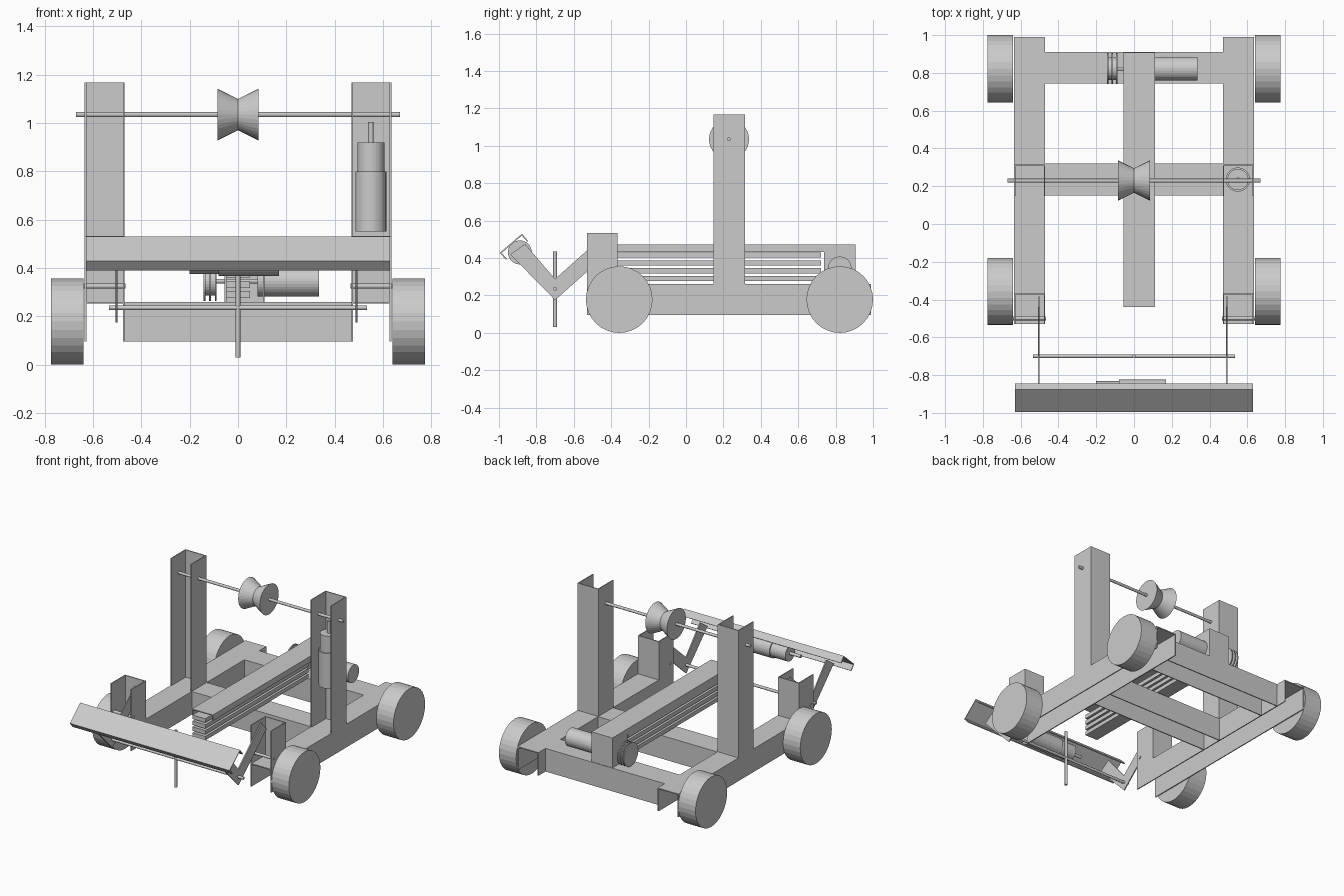
import bpy, bmesh, math
from mathutils import Vector

if "Cube" in bpy.data.objects:
    bpy.data.objects.remove(bpy.data.objects["Cube"])

X, Y, Z = Vector((1, 0, 0)), Vector((0, 1, 0)), Vector((0, 0, 1))
T = 0.007  # sheet thickness of the channels


def finish(name, bm):
    bmesh.ops.recalc_face_normals(bm, faces=bm.faces)
    me = bpy.data.meshes.new(name)
    bm.to_mesh(me)
    bm.free()
    ob = bpy.data.objects.new(name, me)
    bpy.context.collection.objects.link(ob)
    return ob


def extrude(name, pts, origin, u, v, n, length):
    """Extrude a 2D outline (u, v) along n."""
    bm = bmesh.new()
    o = Vector(origin)
    f = bm.faces.new([bm.verts.new(o + u * a + v * b) for a, b in pts])
    r = bmesh.ops.extrude_face_region(bm, geom=[f])
    vs = [e for e in r["geom"] if isinstance(e, bmesh.types.BMVert)]
    bmesh.ops.translate(bm, verts=vs, vec=n * length)
    return finish(name, bm)


def channel(name, origin, u, v, n, width, depth, length):
    """U channel: web centred on origin across u, flanges towards v."""
    h = width / 2
    pts = [(-h, 0), (h, 0), (h, depth), (h - T, depth), (h - T, T),
           (-h + T, T), (-h + T, depth), (-h, depth)]
    return extrude(name, pts, origin, u, v, n, length)


def turned(name, prof, base, axis, seg=32):
    """Turned part: (position, radius) pairs along the axis."""
    bm = bmesh.new()
    base = Vector(base)
    a = Y if axis != Y else Z
    b = axis.cross(a)
    rings = []
    for p, r in prof:
        rings.append([bm.verts.new(base + axis * p + r * (
            a * math.cos(2 * math.pi * i / seg) + b * math.sin(2 * math.pi * i / seg)))
            for i in range(seg)])
    for r0, r1 in zip(rings, rings[1:]):
        for i in range(seg):
            j = (i + 1) % seg
            bm.faces.new((r0[i], r0[j], r1[j], r1[i]))
    bm.faces.new(rings[0])
    bm.faces.new(rings[-1])
    return finish(name, bm)


def rod(name, base, axis, length, r=0.01, seg=16):
    return turned(name, [(0, r), (length, r)], base, axis, seg)


# Chassis, posts, wheels and arms on both sides
ARM = [(-.94, .42), (-.70, .175), (-.385, .455), (-.44, .52), (-.70, .288), (-.86, .475)]
for s, side in ((-1, "left"), (1, "right")):
    xc = s * 0.5525
    channel(side + "_rail", (xc, -.53, .26), X, -Z, Y, .165, .165, 1.52)
    channel(side + "_tower", (xc, .315, .26), X, -Y, Z, .165, .168, .907)
    channel(side + "_front_post", (xc, -.365, .26), X, -Y, Z, .165, .165, .273)
    for y, end in ((-.357, "front"), (.822, "rear")):
        rod(f"{side}_{end}_wheel", (.64 if s > 0 else -.775, y, .178), X, .135, .178, 32)
    rod(side + "_post_pin", (xc - .0875, -.5, .325), X, .175)
    extrude(side + "_arm", ARM, (-.508 if s < 0 else .487, 0, 0), Y, Z, X, .008)

# Cross beams
for y, end in ((.235, "middle"), (.827, "rear")):
    channel(end + "_cross_beam", (-.47, y, .26), Y, -Z, X, .168, .165, .94)

# Central spine, its rear post and the stacked slides
channel("spine", (.0275, -.44, .473), X, -Z, Y, .165, .042, 1.347)
channel("rear_post", (.0275, .907, .26), X, -Y, Z, .165, .168, .206)
for i in range(4):
    extrude(f"slide_{i + 1}", [(-.05, 0), (.05, 0), (.05, .028), (-.05, .028)],
            (0, -.44, .402 - i * .042), X, Z, Y, 1.162)

# Winch motor, shaft and spool
rod("winch_motor", (.08, .822, .345), X, .255, .063, 32)
rod("winch_shaft", (-.14, .822, .345), X, .24)
turned("winch_spool", [(-.142, .082), (-.134, .082), (-.134, .06), (-.12, .06), (-.12, .082),
                       (-.112, .082), (-.112, .06), (-.096, .06), (-.096, .082), (-.088, .082)],
       (0, .822, .345), X)

# Hourglass roller on the top axle
rod("top_axle", (-.67, .23, 1.035), X, 1.34)
turned("roller", [(-.085, .107), (0, .065), (.085, .107)], (0, .23, 1.035), X)

# Geared motors: one upright in the right tower, one inside the front bar
MOTOR = [(0, .064), (.25, .064), (.25, .056), (.37, .056), (.37, .011), (.455, .011)]
turned("tower_motor", MOTOR, (.55, .235, .55), Z)
turned("bar_motor", MOTOR, (.17, -.888, .43), -X)

# Tilted front bar
u, v = Vector((0, .756, .654)), Vector((0, .654, -.756))
channel("front_bar", (-.63, -.936, .479), u, v, X, .156, .05, 1.26)

# Lower axle with upright stick
rod("arm_axle", (-.535, -.70, .235), X, 1.07)
rod("stick", (0, -.70, .03), Z, .405)
